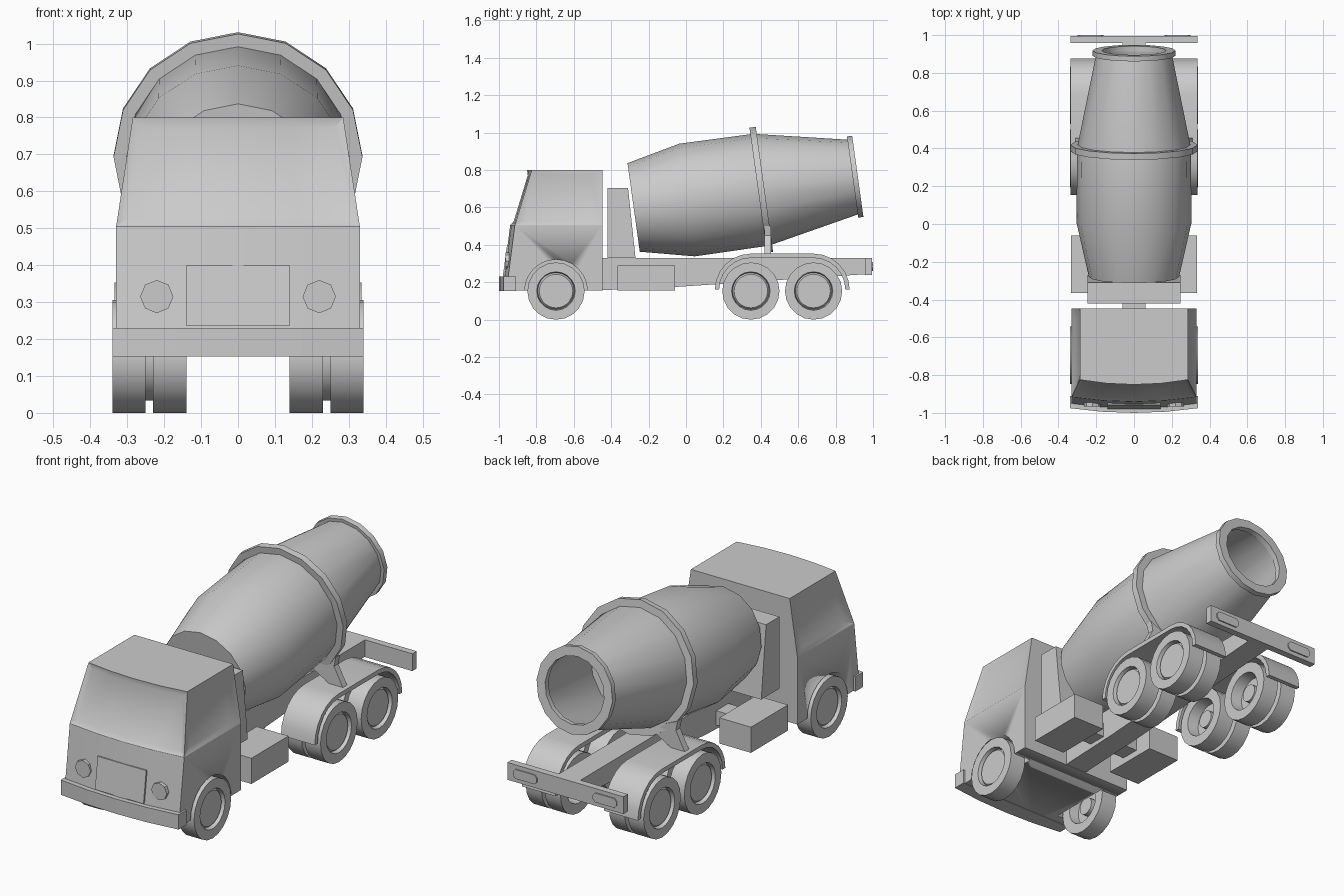
import bpy, bmesh, math
from mathutils import Matrix, Vector

if "Cube" in bpy.data.objects:
    bpy.data.objects.remove(bpy.data.objects["Cube"])


def finish(name, bm, smooth=False):
    bmesh.ops.recalc_face_normals(bm, faces=bm.faces)
    me = bpy.data.meshes.new(name)
    bm.to_mesh(me)
    bm.free()
    ob = bpy.data.objects.new(name, me)
    bpy.context.collection.objects.link(ob)
    if smooth:
        bpy.ops.object.select_all(action='DESELECT')
        ob.select_set(True)
        bpy.context.view_layer.objects.active = ob
        bpy.ops.object.shade_smooth_by_angle(angle=math.radians(32))
    return ob


def prism(name, pts, axis, lo, hi, smooth=False):
    place = {'x': lambda p, a: (a, p[0], p[1]),
             'y': lambda p, a: (p[0], a, p[1]),
             'z': lambda p, a: (p[0], p[1], a)}[axis]
    bm = bmesh.new()
    A = [bm.verts.new(place(p, lo)) for p in pts]
    B = [bm.verts.new(place(p, hi)) for p in pts]
    bm.faces.new(A)
    bm.faces.new(B)
    for i in range(len(pts)):
        j = (i + 1) % len(pts)
        bm.faces.new((A[i], A[j], B[j], B[i]))
    return finish(name, bm, smooth)


def box(name, x0, x1, y0, y1, z0, z1):
    return prism(name, [(x0, y0), (x1, y0), (x1, y1), (x0, y1)], 'z', z0, z1)


def lathe(name, profile, segs, origin, axis, up, smooth=True):
    # profile of (radius, distance along axis); first vertex points "up"
    axis, up = Vector(axis), Vector(up)
    side = axis.cross(up)
    bm = bmesh.new()
    rings = []
    for r, t in profile:
        n = 1 if r == 0 else segs
        rings.append([bm.verts.new(Vector(origin) + axis * t + r * (
            up * math.cos(k * math.tau / segs) + side * math.sin(k * math.tau / segs)))
            for k in range(n)])
    closed = profile[0][0] > 0
    pairs = list(zip(rings, rings[1:] + rings[:1])) if closed else list(zip(rings, rings[1:]))
    for a, b in pairs:
        for k in range(segs):
            j = (k + 1) % segs
            q = [a[k % len(a)], a[j % len(a)], b[j % len(b)], b[k % len(b)]]
            bm.faces.new(list(dict.fromkeys(q)))
    return finish(name, bm, smooth)


WHEEL_Y = (-0.695, 0.347, 0.682)
WZ = 0.153

# cab: stacked bowed cross-sections with inset windows
bm = bmesh.new()
BACK = -0.447
rows = []
for z, half, front in ((0.155, 0.33, -0.985), (0.505, 0.33, -0.94), (0.80, 0.285, -0.85)):
    plan = [(f * half, front + 0.025 * f * f) for f in (-1, -0.5, 0, 0.5, 1)]
    plan += [(half, BACK), (-half, BACK)]
    rows.append([bm.verts.new((x, y, z)) for x, y in plan])
bm.faces.new(rows[0])
bm.faces.new(rows[-1])
shield, sides = [], []
for lev in (0, 1):
    for i in range(7):
        j = (i + 1) % 7
        f = bm.faces.new((rows[lev][i], rows[lev][j], rows[lev + 1][j], rows[lev + 1][i]))
        if lev == 1:
            if i < 4:
                shield.append(f)
            elif i in (4, 6):
                sides.append(f)
bmesh.ops.recalc_face_normals(bm, faces=bm.faces)
bmesh.ops.inset_region(bm, faces=shield, thickness=0.025, depth=-0.012, use_even_offset=True)
bmesh.ops.inset_individual(bm, faces=sides, thickness=0.025, depth=-0.012, use_even_offset=True)
for f in sides:
    for v in f.verts:
        v.co.y += 0.025 if v.co.y < -0.65 else -0.04
cab = finish("cab", bm, True)

# front wheel wells
for s in (-1, 1):
    cutter = lathe("wheel_well_cutter", [(0, 0.23), (0.168, 0.23), (0.168, 0.45), (0, 0.45)],
                   24, (0, WHEEL_Y[0], WZ), (s, 0, 0), (0, 0, 1))
    cutter.hide_render = True
    cutter.hide_viewport = False
    cutter.display_type = 'WIRE'
    m = cab.modifiers.new("well", 'BOOLEAN')
    m.operation = 'DIFFERENCE'
    m.solver = 'EXACT'
    m.object = cutter

# bumper, grille, headlights
prism("bumper", [(f * 0.34, -1.0 + 0.025 * f * f) for f in (-1, -0.5, 0, 0.5, 1)]
      + [(0.34, -0.91), (-0.34, -0.91)], 'z', 0.153, 0.23)
prism("grille", [(-0.979, 0.235), (-0.957, 0.40), (-0.93, 0.40), (-0.95, 0.235)], 'x', -0.14, 0.14)
for s in (-1, 1):
    lathe("headlight", [(0, -0.03), (0.045, -0.03), (0.045, 0.012), (0, 0.012)], 8,
          (s * 0.22, -0.953, 0.315), (0, -1, 0), (0, 0, 1), False)

# chassis beam, drum stand, tail bar
prism("chassis_beam", [(-0.5, 0.156), (-0.1, 0.172), (0.96, 0.243), (0.96, 0.33), (-0.5, 0.33)],
      'x', -0.062, 0.062)
prism("drum_stand", [(-0.42, 0.33), (-0.27, 0.33), (-0.31, 0.705), (-0.42, 0.705)], 'x', -0.245, 0.245)
box("tail_bar", -0.335, 0.335, 0.958, 0.994, 0.24, 0.33)

# drum with hollow mouth, and its two rings
tilt = math.radians(7.9)
D = dict(origin=(0, -0.28, 0.60), axis=(0, math.cos(tilt), math.sin(tilt)),
         up=(0, -math.sin(tilt), math.cos(tilt)))
lathe("drum", [(0, 0), (0.239, 0), (0.304, 0.288), (0.302, 0.687), (0.197, 1.206),
               (0.17, 1.206), (0.26, 0.70), (0, 0.70)], 16, **D)
lathe("drum_roller_ring", [(0.295, 0.672), (0.337, 0.672), (0.337, 0.706), (0.295, 0.706)], 16, **D)
lathe("drum_mouth_ring", [(0.17, 1.182), (0.219, 1.182), (0.219, 1.210), (0.17, 1.210)], 16, **D)

# rear fender outline: two quarter arcs joined by a flat top
def arc(r):
    a = [math.pi - k * math.pi / 12 for k in range(7)]
    left = [(WHEEL_Y[1] + r * math.cos(t), 0.160 + r * math.sin(t)) for t in a]
    right = [(WHEEL_Y[2] - r * math.cos(t), 0.160 + r * math.sin(t)) for t in reversed(a)]
    return left + right

# wheel profiles: (radius, x)
single = [(0, 0.328), (0.09, 0.328), (0.098, 0.318), (0.103, 0.34), (0.153, 0.34), (0.153, 0.25),
          (0.10, 0.25), (0.092, 0.30), (0.045, 0.30), (0.045, 0.27), (0, 0.27)]
dual = single[:5] + [(0.153, 0.25), (0.12, 0.25), (0.12, 0.23), (0.153, 0.23), (0.153, 0.14),
                     (0.10, 0.14), (0.092, 0.20), (0.045, 0.20), (0.045, 0.17), (0, 0.17)]

for s in (-1, 1):
    for y, prof, name in zip(WHEEL_Y, (single, dual, dual),
                             ("front_wheel", "middle_wheel", "rear_wheel")):
        lathe(name, prof, 20, (0, y, WZ), (s, 0, 0), (0, 0, 1))
    prism("rear_fender", arc(0.193) + arc(0.170)[::-1], 'x', s * 0.14, s * 0.335, True)
    # ring supports standing on the fenders
    prism("ring_support", [(s * x, z) for x, z in
                           ((0.27, 0.50), (0.26, 0.45), (0.315, 0.345), (0.245, 0.345), (0.13, 0.41), (0.2, 0.47))],
          'y', 0.42, 0.455)
    # side boxes and their brackets
    box("side_box", s * 0.15, s * 0.333, -0.365, -0.06, 0.156, 0.29)
    box("side_box_bracket", s * 0.05, s * 0.16, -0.26, -0.16, 0.19, 0.265)
    # tail lights
    prism("tail_light", [(s * 0.23 + (0.045 if math.cos(t) > 0 else -0.045) + 0.026 * math.cos(t),
                          0.285 + 0.026 * math.sin(t))
                         for t in [math.radians(-90 + 22.5 + 45 * k) for k in range(8)]],
          'y', 0.985, 1.0)
